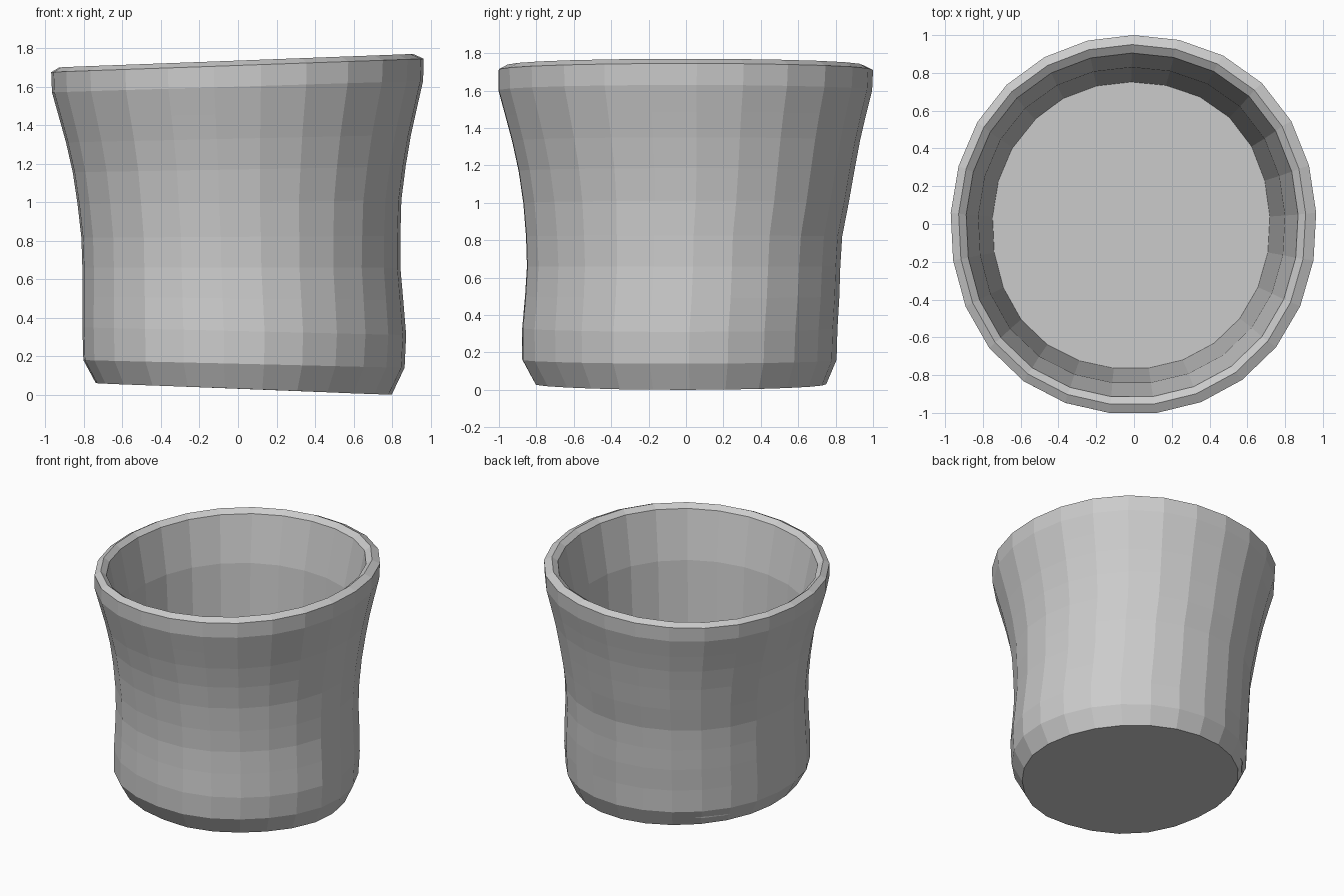
import bpy
import bmesh
import math

SIDES = 25

# Slightly wobbly rings: x min, x max, y min, y max, mean z, sideways tilt (rise towards +x)
OUTSIDE = [
    (-0.74, 0.80, -0.81, 0.75, 0.030, -0.030),
    (-0.805, 0.867, -0.88, 0.805, 0.16, -0.02),
    (-0.81, 0.875, -0.88, 0.81, 0.33, -0.02),
    (-0.81, 0.86, -0.865, 0.82, 0.50, -0.01),
    (-0.81, 0.845, -0.855, 0.825, 0.66, 0.0),
    (-0.815, 0.845, -0.86, 0.835, 0.82, 0.005),
    (-0.835, 0.85, -0.875, 0.87, 1.00, 0.01),
    (-0.86, 0.872, -0.90, 0.90, 1.17, 0.015),
    (-0.895, 0.90, -0.935, 0.93, 1.33, 0.02),
    (-0.93, 0.93, -0.97, 0.96, 1.46, 0.025),
    (-0.968, 0.963, -1.008, 0.995, 1.60, 0.03),
    (-0.972, 0.966, -1.008, 1.00, 1.71, 0.035),
]
INSIDE = [
    (-0.93, 0.91, -0.96, 0.95, 1.735, 0.035),
    (-0.89, 0.87, -0.92, 0.905, 1.705, 0.035),
    (-0.825, 0.80, -0.845, 0.83, 1.35, 0.02),
    (-0.75, 0.72, -0.768, 0.752, 0.11, 0.0),
]

# Diagonal bulges of the ring, by quadrant from +x+y anticlockwise
FOOT_BULGE = (0.0, 0.0, 0.04, -0.035)
LIP_BULGE = (0.025, 0.012, 0.022, 0.012)


def add_ring(bm, x0, x1, y0, y1, z, tilt, mix):
    verts = []
    for i in range(SIDES):
        a = math.pi / 2 + math.tau * i / SIDES
        c, s = math.cos(a), math.sin(a)
        q = int(a // (math.pi / 2)) % 4
        bulge = (FOOT_BULGE[q] * (1 - mix) + LIP_BULGE[q] * mix) * math.sin(2 * a) ** 2
        x = (x0 + x1) / 2 + c * ((x1 - x0) / 2 + bulge)
        y = (y0 + y1) / 2 + s * ((y1 - y0) / 2 + bulge)
        verts.append(bm.verts.new((x, y, z + tilt * c)))
    return verts


# Cup: one closed skin of flat-shaded faces, up the outside and down the inside
bm = bmesh.new()
rings = [add_ring(bm, *r, r[4] / 1.71) for r in OUTSIDE]
rings += [add_ring(bm, *r, 1.0) for r in INSIDE]
for low, high in zip(rings, rings[1:]):
    for i in range(SIDES):
        j = (i + 1) % SIDES
        bm.faces.new((low[i], low[j], high[j], high[i]))

# Underside and inner floor
bm.faces.new(rings[0][::-1])
bm.faces.new(rings[-1])
bmesh.ops.recalc_face_normals(bm, faces=bm.faces)

mesh = bpy.data.meshes.new("cup")
bm.to_mesh(mesh)
bm.free()
bpy.context.collection.objects.link(bpy.data.objects.new("cup", mesh))
